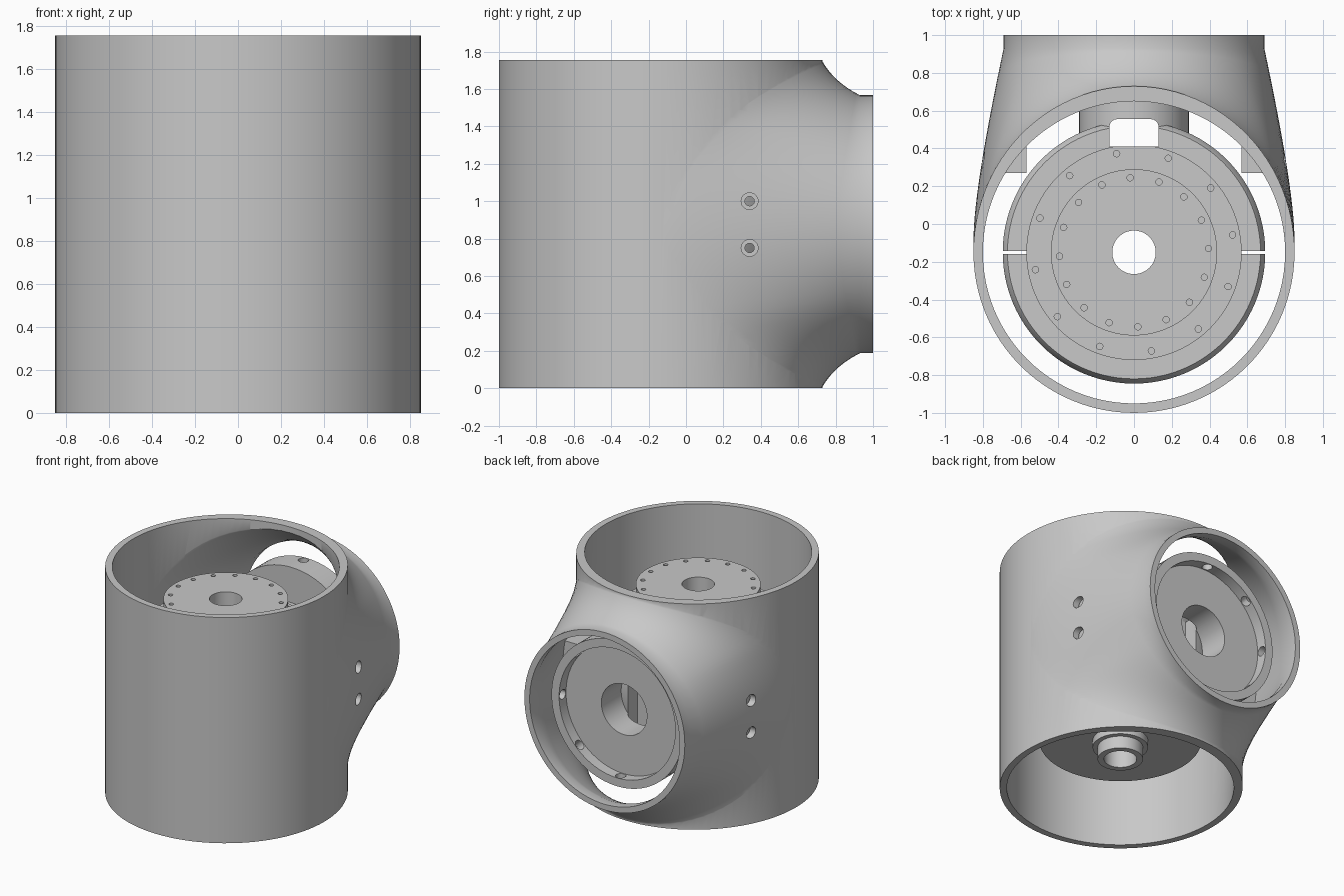
import bpy, bmesh, math
from math import sin, cos, pi
from mathutils import Vector, Matrix

if "Cube" in bpy.data.objects:
    bpy.data.objects.remove(bpy.data.objects["Cube"])

H, MID = 1.755, 0.877   # tube height, branch axis height
AXIS_Y = -0.15          # shared upright axis
SWELL = 1.035           # slight fullness of the tube towards the branch

grey = bpy.data.materials.new("plain grey")
grey.diffuse_color = (0.58, 0.58, 0.58, 1)
grey.use_nodes = True
grey.node_tree.nodes["Principled BSDF"].inputs["Base Color"].default_value = (0.58, 0.58, 0.58, 1)


def make(name, bm):
    bmesh.ops.recalc_face_normals(bm, faces=bm.faces)
    mesh = bpy.data.meshes.new(name)
    bm.to_mesh(mesh)
    bm.free()
    mesh.materials.append(grey)
    ob = bpy.data.objects.new(name, mesh)
    bpy.context.collection.objects.link(ob)
    return ob


def add_cylinder(bm, radius, start, end, segments=24):
    a, b = Vector(start), Vector(end)
    turn = (b - a).to_track_quat('Z', 'Y').to_matrix().to_4x4()
    bmesh.ops.create_cone(bm, cap_ends=True, segments=segments, radius1=radius, radius2=radius,
                          depth=(b - a).length, matrix=Matrix.Translation((a + b) / 2) @ turn)


def add_box(bm, low, high):
    low, high = Vector(low), Vector(high)
    scale = Matrix.Diagonal((*(high - low), 1))
    return bmesh.ops.create_cube(bm, size=1, matrix=Matrix.Translation((low + high) / 2) @ scale)


def tube(name, radius, low, high, swell):
    bm = bmesh.new()
    add_cylinder(bm, radius, (0, AXIS_Y, low), (0, AXIS_Y, high), 96)
    for v in bm.verts:
        if v.co.y > AXIS_Y:
            v.co.y = AXIS_Y + (v.co.y - AXIS_Y) * swell
    return make(name, bm)


def lathe(name, profile, matrix, segments=96):
    # closed (radius, height) profile spun about z, then placed
    bm = bmesh.new()
    rings = []
    for i in range(segments):
        a = 2 * pi * i / segments
        rings.append([bm.verts.new(matrix @ Vector((r * cos(a), r * sin(a), z))) for r, z in profile])
    n = len(profile)
    for i in range(segments):
        p, q = rings[i], rings[(i + 1) % segments]
        for j in range(n):
            k = (j + 1) % n
            bm.faces.new((p[j], q[j], q[k], p[k]))
    return make(name, bm)


def branch(name, ring_r, tube_r, half_h, end_y, swell, segments=96, steps=14):
    # flared side outlet lofted from the tube wall to a round mouth
    bm = bmesh.new()
    loops = []
    for i in range(segments):
        f = 2 * pi * i / segments
        t = pi / 2 * cos(f)
        n, along = Vector((sin(t), cos(t), 0)), Vector((-cos(t), abs(sin(t)), 0))
        along.x *= math.copysign(1, t)
        p0 = Vector((tube_r * sin(t), AXIS_Y + tube_r * cos(t) * swell, MID + half_h * sin(f)))
        p2 = Vector((ring_r * cos(f), 0.93, MID + ring_r * sin(f)))
        lift = max(0, (p2 - p0).dot(n))
        s = sin(f) ** 2
        p1 = (p0 + p2) / 2 - n * lift * (0.5 - 0.32 * s)
        p1.z -= 0.025 * s * math.copysign(1, sin(f))
        # leave the widest sides tangent to the tube
        p1 = p1.lerp(p0 + along * 0.23 + n * 0.024, (1 - s) ** 2)
        pts = [Vector((p0.x * 0.8, -0.2, MID + (p0.z - MID) * 0.97))]
        for k in range(steps + 1):
            u = k / steps
            pts.append(p0 * (1 - u) ** 2 + p1 * 2 * u * (1 - u) + p2 * u * u)
        pts.append(Vector((p2.x, end_y, p2.z)))
        loops.append([bm.verts.new(p) for p in pts])
    for i in range(segments):
        p, q = loops[i], loops[(i + 1) % segments]
        for j in range(len(p) - 1):
            bm.faces.new((p[j], p[j + 1], q[j + 1], q[j]))
    bm.faces.new([l[0] for l in loops])
    bm.faces.new([l[-1] for l in loops])
    return make(name, bm)


def boolean(ob, tool, operation):
    mod = ob.modifiers.new(operation.lower(), 'BOOLEAN')
    mod.operation, mod.solver, mod.object = operation, 'EXACT', tool
    bpy.context.view_layer.objects.active = ob
    bpy.ops.object.modifier_apply(modifier=mod.name)
    bpy.data.objects.remove(tool)


def smooth(ob):
    bpy.ops.object.select_all(action='DESELECT')
    ob.select_set(True)
    bpy.context.view_layer.objects.active = ob
    bpy.ops.object.shade_smooth_by_angle(angle=math.radians(32))


# outer shell: tube and branch joined, then hollowed
shell = tube("outer_shell", 0.85, 0, H, SWELL)
boolean(shell, branch("branch_outside", 0.69, 0.847, H / 2 - 0.002, 1, SWELL), 'UNION')
boolean(shell, tube("bore", 0.80, -0.1, H + 0.1, 1), 'DIFFERENCE')
boolean(shell, branch("branch_inside", 0.645, 0.795, 0.84, 1.1, 1), 'DIFFERENCE')
bm = bmesh.new()
for side in (-1, 1):
    for z in (0.75, 1.0):
        add_cylinder(bm, 0.045, (side * 0.6, 0.34, z), (side, 0.34, z))
boolean(shell, make("shell_screw_holes", bm), 'DIFFERENCE')
smooth(shell)

# drilled mounting tabs on the inner side walls
for side, label in ((-1, "right"), (1, "left")):
    bm = bmesh.new()
    add_box(bm, (min(side * 0.57, side * 0.745), 0.27, 0.64), (max(side * 0.57, side * 0.745), 0.47, 1.11))
    tab = make(label + "_mounting_tab", bm)
    bm = bmesh.new()
    for z in (0.75, 1.0):
        add_cylinder(bm, 0.025, (side * 0.5, 0.34, z), (side, 0.34, z))
    boolean(tab, make("tab_holes", bm), 'DIFFERENCE')
    smooth(tab)

# upright core: stepped drum with a through bore
core = lathe("core_drum", [
    (0.115, 1.505), (0.44, 1.505), (0.44, 1.3), (0.57, 1.3), (0.57, 0.385),
    (0.195, 0.385), (0.195, 0.33), (0.16, 0.33), (0.16, 0.235), (0.115, 0.235)],
    Matrix.Translation((0, AXIS_Y, 0)))
bm = bmesh.new()
for count, radius, first, top in ((12, 0.53, 10, 1.3), (16, 0.395, 3, 1.505)):
    for i in range(count):
        a = math.radians(first) + 2 * pi * i / count
        x, y = radius * cos(a), AXIS_Y + radius * sin(a)
        add_cylinder(bm, 0.017, (x, y, top - 0.05), (x, y, top + 0.05), 12)
boolean(core, make("core_screw_holes", bm), 'DIFFERENCE')

# split clamp ring around the core
clamp = lathe("clamp_ring", [
    (0.565, 1.15), (0.67, 1.15), (0.695, 1.11), (0.695, 0.64), (0.67, 0.6), (0.565, 0.6)],
    Matrix.Translation((0, AXIS_Y, 0)))
bm = bmesh.new()
for side in (-1, 1):
    add_box(bm, (side * 0.64 - 0.075, AXIS_Y - 0.008, 0.5), (side * 0.64 + 0.075, AXIS_Y + 0.008, 1.3))
boolean(clamp, make("clamp_slits", bm), 'DIFFERENCE')

# rear drum facing out of the branch, with recess, bore and radial holes
to_back = Matrix.Translation((0, 0, MID)) @ Matrix.Rotation(-pi / 2, 4, 'X')
rear = lathe("rear_drum", [
    (0.196, 0.48), (0.29, 0.48), (0.29, 0.655), (0.565, 0.655), (0.565, 0.845),
    (0.5, 0.845), (0.5, 0.76), (0.196, 0.76)], to_back)
bm = bmesh.new()
for i in range(8):
    a = 2 * pi * i / 8
    add_cylinder(bm, 0.037, (0.47 * cos(a), 0.802, MID + 0.47 * sin(a)),
                 (0.62 * cos(a), 0.802, MID + 0.62 * sin(a)), 20)
boolean(rear, make("radial_holes", bm), 'DIFFERENCE')

# upright notch between core and rear drum, its rear corners rounded
for part in (clamp, rear, core):
    bm = bmesh.new()
    add_box(bm, (-0.13, 0.41, -0.1), (0.13, 0.555, 1.8))
    corners = [e for e in bm.edges if all(v.co.y > 0.5 for v in e.verts)
               and abs(e.verts[0].co.z - e.verts[1].co.z) > 1]
    bmesh.ops.bevel(bm, geom=corners, offset=0.04, segments=4, profile=0.5, affect='EDGES')
    boolean(part, make("notch", bm), 'DIFFERENCE')
    smooth(part)
